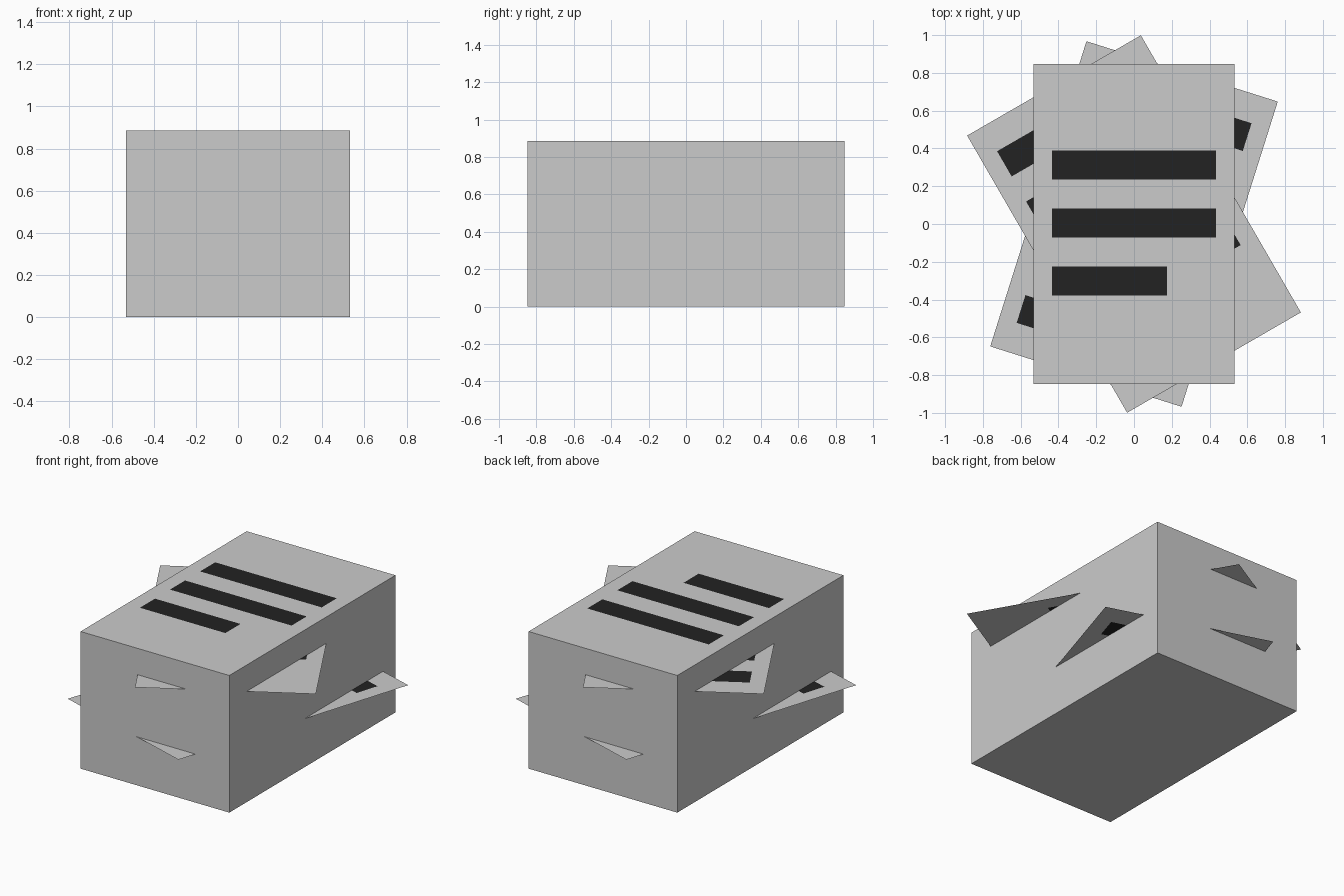
import bpy, bmesh
from math import radians
from mathutils import Matrix

if "Cube" in bpy.data.objects:
    bpy.data.objects.remove(bpy.data.objects["Cube"])

W, L, H = 0.531, 0.847, 0.885      # half width, half length, stack height
LINE, GAP = 0.154, 0.307           # bar thickness and spacing
X0, X1, X_SHORT = -0.435, 0.433, 0.175

paper = bpy.data.materials.new("paper")
paper.diffuse_color = (0.8, 0.8, 0.8, 1)
paper.use_nodes = True
paper.node_tree.nodes["Principled BSDF"].inputs["Base Color"].default_value = paper.diffuse_color
ink = bpy.data.materials.new("ink")
ink.diffuse_color = (0.016, 0.016, 0.016, 1)
ink.use_nodes = True
ink.node_tree.nodes["Principled BSDF"].inputs["Base Color"].default_value = ink.diffuse_color


def add_sheet(bm, count, z, angle):
    """Flat sheet cut into cells; cells inside a bar get the ink material."""
    bars = [0.005 + GAP * ((count - 1) / 2 - i) for i in range(count)]
    xs = [-W, X0, X_SHORT, X1, W]
    ys = sorted([-L, L] + [b + s * LINE / 2 for b in bars for s in (-1, 1)])
    rot = Matrix.Translation((0, 0, z)) @ Matrix.Rotation(radians(angle), 4, 'Z')
    grid = [[bm.verts.new(rot @ Matrix.Translation((x, y, 0)).translation) for x in xs] for y in ys]
    for j in range(len(ys) - 1):
        for i in range(len(xs) - 1):
            f = bm.faces.new((grid[j][i], grid[j][i + 1], grid[j + 1][i + 1], grid[j + 1][i]))
            last = 1 if j == 1 else 2          # lowest bar is short
            f.material_index = int(j % 2 == 1 and 1 <= i <= last)


def finish(bm, name):
    mesh = bpy.data.meshes.new(name)
    bm.to_mesh(mesh)
    bm.free()
    mesh.materials.append(paper)
    mesh.materials.append(ink)
    bpy.context.collection.objects.link(bpy.data.objects.new(name, mesh))


# Main stack: box whose top is the printed sheet
bm = bmesh.new()
bmesh.ops.create_cube(bm, size=1, matrix=Matrix.Translation((0, 0, H / 2)) @ Matrix.Diagonal((2 * W, 2 * L, H, 1)))
top = [f for f in bm.faces if f.normal.z > 0.9]
bmesh.ops.delete(bm, geom=top, context='FACES_ONLY')
add_sheet(bm, 3, H, 0)
bmesh.ops.remove_doubles(bm, verts=bm.verts, dist=0.0001)
finish(bm, "paper_stack")

# Loose sheets sticking out of the stack
for name, z, angle in (("upper_loose_sheet", 0.715, 30), ("lower_loose_sheet", 0.313, -17.5)):
    bm = bmesh.new()
    add_sheet(bm, 5, z, angle)
    finish(bm, name)
